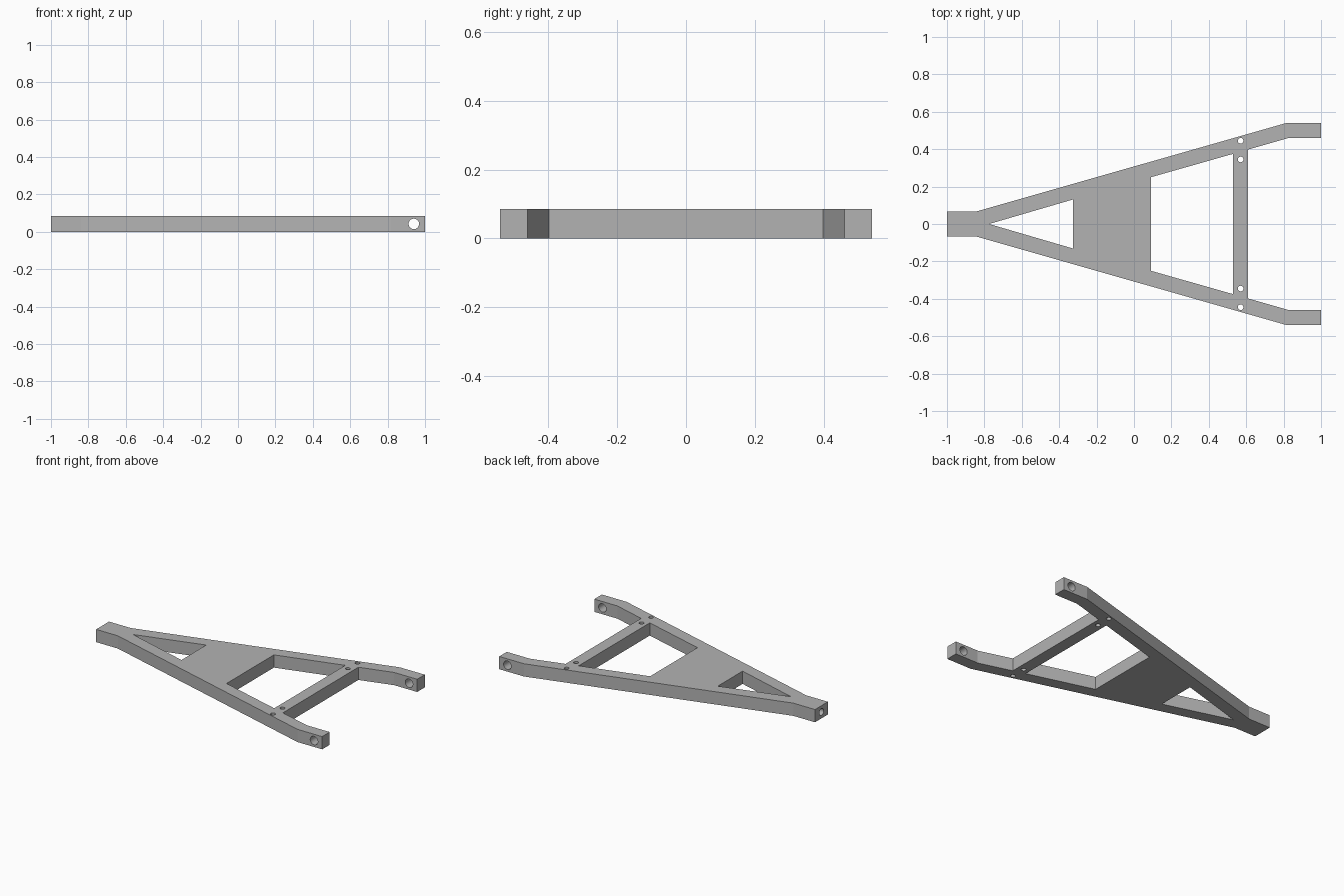
import bpy, bmesh
from math import pi, radians
from mathutils import Matrix

cube = bpy.data.objects.get("Cube")
if cube:
    bpy.data.objects.remove(cube, do_unlink=True)

THICK = 0.085
MID = THICK / 2

metal = bpy.data.materials.new("plain grey metal")
metal.use_nodes = True
grey = (0.45, 0.45, 0.45, 1)
metal.diffuse_color = grey
metal.node_tree.nodes["Principled BSDF"].inputs["Base Color"].default_value = grey


def add_object(name, bm):
    bmesh.ops.recalc_face_normals(bm, faces=bm.faces)
    mesh = bpy.data.meshes.new(name)
    bm.to_mesh(mesh)
    bm.free()
    mesh.materials.append(metal)
    obj = bpy.data.objects.new(name, mesh)
    bpy.context.collection.objects.link(obj)
    return obj


def plate(name, half, z0, z1):
    """Extrude a half outline (y >= 0) mirrored across the x axis."""
    outline = half + [(x, -y) for x, y in reversed(half) if y > 0]
    bm = bmesh.new()
    face = bm.faces.new([bm.verts.new((x, y, z0)) for x, y in outline])
    top = bmesh.ops.extrude_face_region(bm, geom=[face])["geom"]
    verts = [v for v in top if isinstance(v, bmesh.types.BMVert)]
    bmesh.ops.translate(bm, verts=verts, vec=(0, 0, z1 - z0))
    return add_object(name, bm)


def drill(name, centre, axis, radius, length):
    turn = {"x": Matrix.Rotation(pi / 2, 4, "Y"),
            "y": Matrix.Rotation(pi / 2, 4, "X"),
            "z": Matrix.Identity(4)}[axis]
    bm = bmesh.new()
    bmesh.ops.create_cone(bm, cap_ends=True, segments=40, radius1=radius,
                          radius2=radius, depth=length,
                          matrix=Matrix.Translation(centre) @ turn)
    return add_object(name, bm)


# Forked arm outline: nose, sloping side, straight tip, inner mouth
arm = plate("control_arm", [(-1, 0.068), (-0.84, 0.068), (0.818, 0.541),
                            (1, 0.541), (1, 0.461), (0.83, 0.461),
                            (0.61, 0.398)], 0, THICK)

# Openings either side of the solid web
cutters = [
    plate("nose_window", [(-0.775, 0), (-0.326, 0.131)], -0.1, 0.2),
    plate("fork_window", [(0.09, 0.25), (0.53, 0.375)], -0.1, 0.2),
    drill("nose_bore", (-1, 0, MID), "x", 0.023, 0.3),
]

# Pivot bores through the tips and bolt holes by the crossbar
for side in (-1, 1):
    cutters.append(drill("pivot_bore", (0.94, side * 0.5, MID), "y", 0.028, 0.2))
    for y in (0.345, 0.445):
        cutters.append(drill("bolt_hole", (0.57, side * y, MID), "z", 0.015, 0.3))

for cutter in cutters:
    mod = arm.modifiers.new(cutter.name, "BOOLEAN")
    mod.operation = "DIFFERENCE"
    mod.solver = "EXACT"
    mod.object = cutter

# Bake the cuts and discard the cutters
bpy.context.view_layer.update()
evaluated = arm.evaluated_get(bpy.context.evaluated_depsgraph_get())
cut_mesh = bpy.data.meshes.new_from_object(evaluated)
arm.modifiers.clear()
arm.data = cut_mesh
for cutter in cutters:
    bpy.data.objects.remove(cutter, do_unlink=True)

# Round bores are smooth, every bend stays crisp
bpy.ops.object.select_all(action="DESELECT")
arm.select_set(True)
bpy.context.view_layer.objects.active = arm
bpy.ops.object.shade_smooth_by_angle(angle=radians(12))
